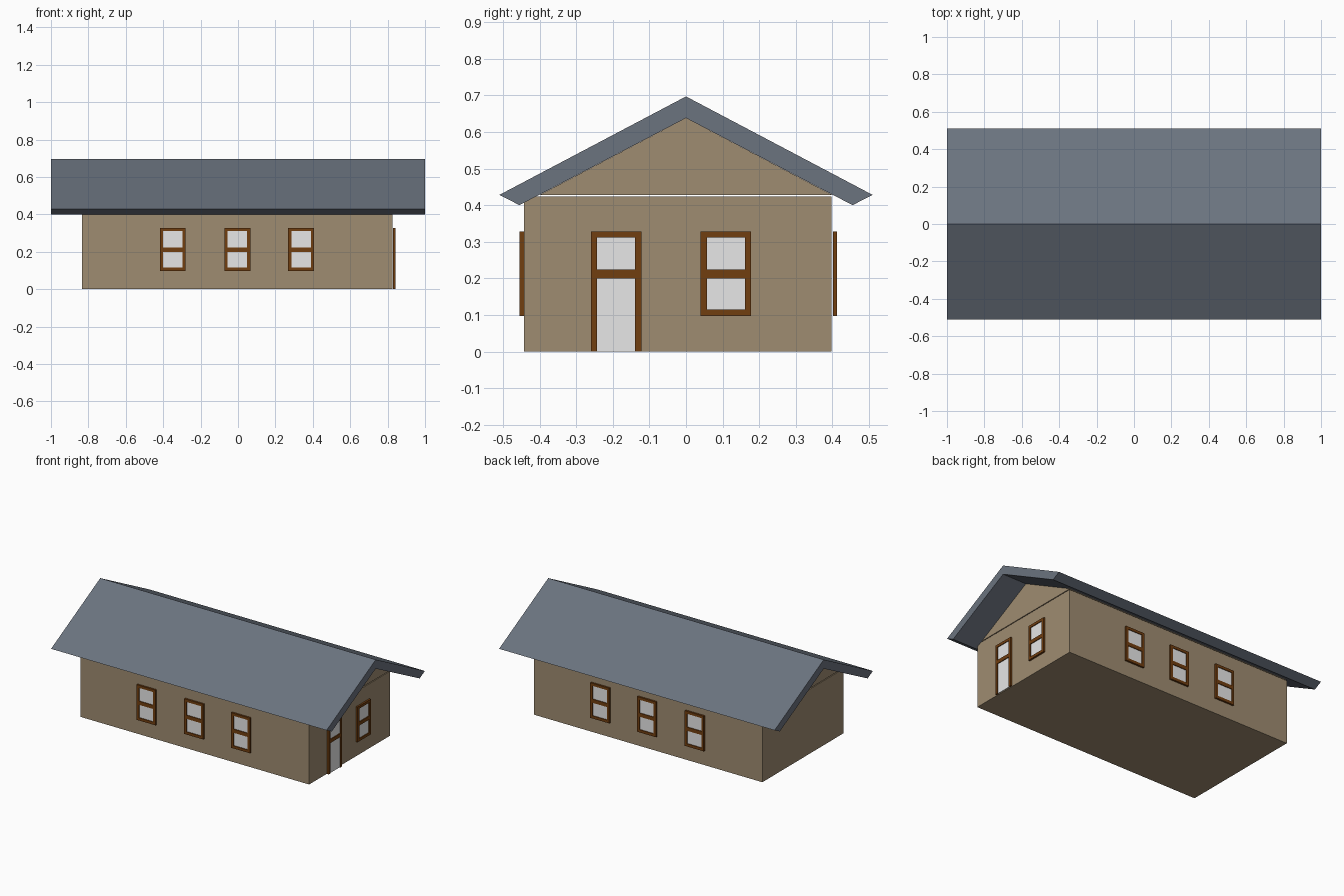
import bpy, bmesh, math

if "Cube" in bpy.data.objects:
    bpy.data.objects.remove(bpy.data.objects["Cube"])


def material(name, rgb):
    m = bpy.data.materials.new(name)
    lin = [(c / 255 / 12.92) if c < 10 else ((c / 255 + 0.055) / 1.055) ** 2.4 for c in rgb]
    m.diffuse_color = (*lin, 1)
    m.use_nodes = True
    m.node_tree.nodes["Principled BSDF"].inputs["Base Color"].default_value = m.diffuse_color
    return m


WALL = material("tan wall", (159, 140, 113))
ROOF = material("slate grey roof", (107, 115, 127))
WOOD = material("brown wood", (113, 62, 16))
GLASS = material("pale glass", (231, 231, 231))


def make_object(name, bm, mat):
    me = bpy.data.meshes.new(name)
    bm.to_mesh(me)
    bm.free()
    me.materials.append(mat)
    ob = bpy.data.objects.new(name, me)
    bpy.context.collection.objects.link(ob)
    return ob


def prism(name, profile, x0, x1, mat):
    """Closed (y, z) profile extruded along x."""
    bm = bmesh.new()
    a = [bm.verts.new((x0, y, z)) for y, z in profile]
    b = [bm.verts.new((x1, y, z)) for y, z in profile]
    n = len(profile)
    bm.faces.new(a)
    bm.faces.new(b)
    for i in range(n):
        j = (i + 1) % n
        bm.faces.new((a[i], a[j], b[j], b[i]))
    bmesh.ops.recalc_face_normals(bm, faces=bm.faces)
    return make_object(name, bm, mat)


def panel(name, us, zs, holes, depth, mat, loc, angle):
    """Upright grid of cells minus holes, thickened outward along local -y."""
    bm = bmesh.new()
    v = [[bm.verts.new((u, 0, z)) for u in us] for z in zs]
    for r in range(len(zs) - 1):
        for c in range(len(us) - 1):
            if (r, c) not in holes:
                bm.faces.new((v[r][c], v[r][c + 1], v[r + 1][c + 1], v[r + 1][c]))
    bmesh.ops.delete(bm, geom=[w for w in bm.verts if not w.link_faces], context='VERTS')
    ob = make_object(name, bm, mat)
    ob.location = loc
    ob.rotation_euler = (0, 0, angle)
    mod = ob.modifiers.new("thickness", 'SOLIDIFY')
    mod.thickness = depth
    mod.offset = 1
    return ob


def opening(name, x, y, angle, door=False):
    """Frame with a cross bar and a glass sheet; doors reach the ground."""
    us = (-0.069, -0.052, 0.052, 0.069)
    zs = (0.0, 0.20, 0.224, 0.311, 0.328) if door else (0.097, 0.115, 0.20, 0.224, 0.311, 0.328)
    holes = {(0, 1), (2, 1)} if door else {(1, 1), (3, 1)}
    panel(name + "_frame", us, zs, holes, 0.012, WOOD, (x, y, 0), angle)
    # glass sits inside the frame
    panel(name + "_glass", us[1:3], (zs[0] if door else zs[1], zs[-2]), set(), 0.004, GLASS,
          (x + 0.003 * math.sin(angle), y - 0.003 * math.cos(angle), 0), angle)


# House body and gable block
prism("walls", [(-0.442, 0), (0.398, 0), (0.398, 0.423), (-0.442, 0.423)], -0.833, 0.826, WALL)
prism("gable", [(-0.40, 0.428), (0.40, 0.428), (0, 0.638)], -0.833, 0.826, WALL)

# Chevron roof slab
prism("roof", [(0, 0.697), (0.51, 0.428), (0.455, 0.40), (0, 0.638),
               (-0.455, 0.40), (-0.51, 0.428)], -1, 1, ROOF)

# Three windows on each long side
for i, x in enumerate((-0.349, -0.003, 0.337)):
    opening(f"front_window_{i + 1}", x, -0.443, 0)
    opening(f"back_window_{i + 1}", x, 0.401, math.pi)

# Door and window on the right end
opening("door", 0.829, -0.191, math.pi / 2, door=True)
opening("end_window", 0.829, 0.109, math.pi / 2)
